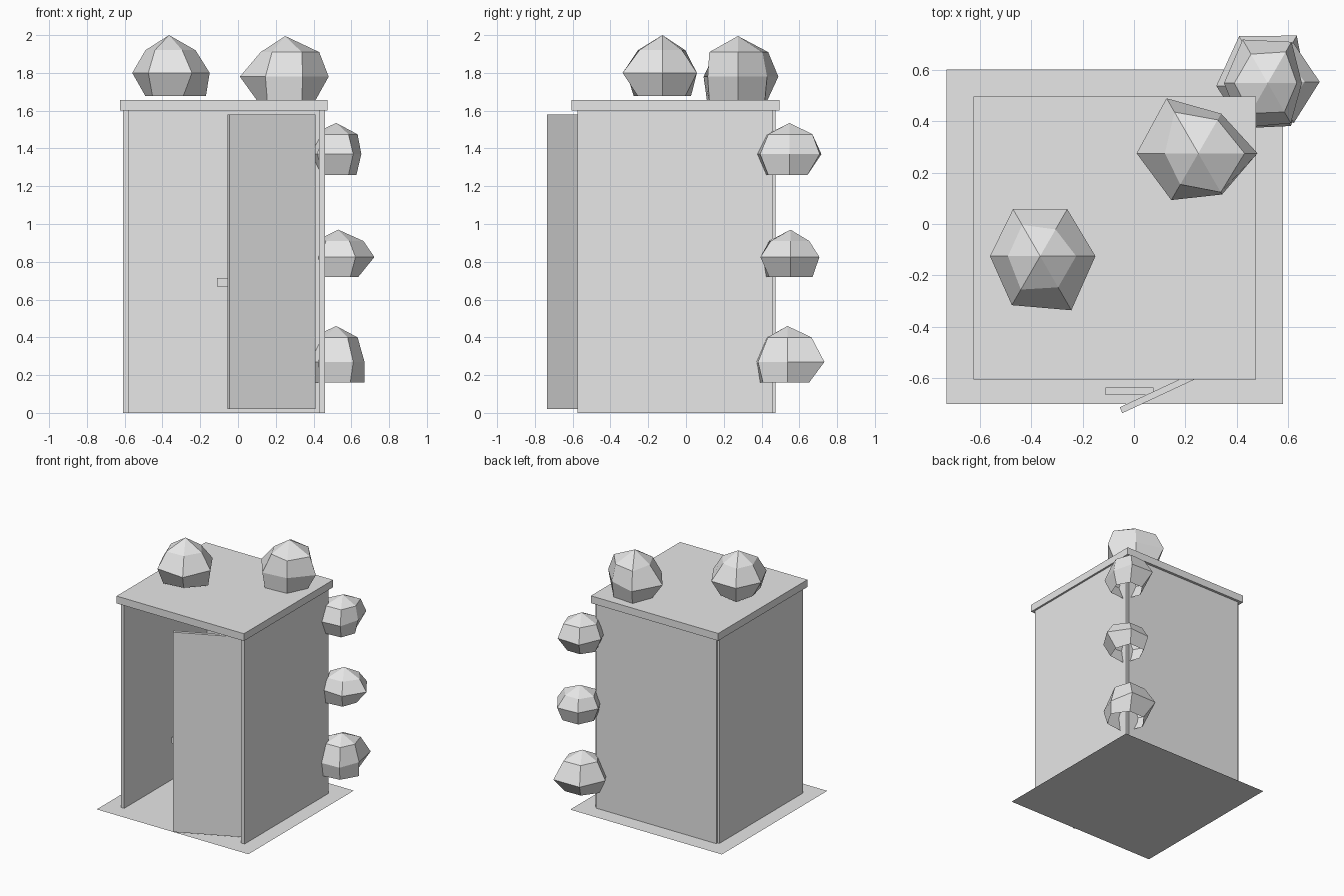
import bpy, bmesh, math
from mathutils import Matrix

if "Cube" in bpy.data.objects:
    bpy.data.objects.remove(bpy.data.objects["Cube"])

grey = bpy.data.materials.new("plain_grey")
grey.diffuse_color = (0.8, 0.8, 0.8, 1)
grey.use_nodes = True
grey.node_tree.nodes["Principled BSDF"].inputs["Base Color"].default_value = grey.diffuse_color


def finish(name, bm):
    mesh = bpy.data.meshes.new(name)
    bm.normal_update()
    bm.to_mesh(mesh)
    bm.free()
    mesh.materials.append(grey)
    ob = bpy.data.objects.new(name, mesh)
    bpy.context.collection.objects.link(ob)
    return ob


def box(name, lo, hi):
    bm = bmesh.new()
    size = [b - a for a, b in zip(lo, hi)]
    mid = [(a + b) / 2 for a, b in zip(lo, hi)]
    bmesh.ops.create_cube(bm, size=1, matrix=Matrix.Translation(mid) @ Matrix.Diagonal((*size, 1)))
    return finish(name, bm)


def bush(name, cx, cy, heights, *radii):
    """Six-sided dome, open underneath: tip, then rings of uneven radii."""
    bm = bmesh.new()
    tip = bm.verts.new((cx, cy, heights[0]))
    rings = []
    for z, ring in zip(heights[1:], radii):
        rings.append([bm.verts.new((cx + r * math.cos(i * math.pi / 3),
                                    cy + r * math.sin(i * math.pi / 3), z))
                      for i, r in enumerate(ring)])
    for i in range(6):
        j = (i + 1) % 6
        bm.faces.new((tip, rings[0][i], rings[0][j]))
        for up, low in zip(rings, rings[1:]):
            bm.faces.new((up[i], low[i], low[j], up[j]))
    return finish(name, bm)


# Flat ground sheet
bm = bmesh.new()
bm.faces.new([bm.verts.new(p) for p in
              ((-0.73, -0.70, 0), (0.58, -0.70, 0), (0.58, 0.60, 0), (-0.73, 0.60, 0))])
finish("ground_sheet", bm)

# Shed walls and roof
box("left_wall", (-0.61, -0.575, 0), (-0.58, 0.46, 1.6))
box("right_wall", (0.43, -0.575, 0), (0.46, 0.46, 1.6))
box("back_wall", (-0.595, 0.445, 0), (0.445, 0.475, 1.6))
box("roof", (-0.625, -0.605, 1.6), (0.475, 0.495, 1.657))

# Door standing ajar, with a handle behind its free edge
door = box("door", (-0.251, -0.0125, 0.02), (0.251, 0.0125, 1.58))
door.location = (0.177, -0.618, 0)
door.rotation_euler.z = math.radians(25)
box("door_handle", (-0.11, -0.665, 0.67), (0.075, -0.635, 0.715))

# Bushes on the roof
bush("roof_bush_left", -0.365, -0.125, (2.0, 1.92, 1.80, 1.677),
     (.14, .12, .14, .125, .15, .14), (.215, .211, .211, .195, .22, .243),
     (.195, .14, .175, .125, .175, .15))
bush("roof_bush_right", 0.25, 0.275, (1.995, 1.91, 1.78, 1.655),
     (.18, .15, .185, .13, .14, .175), (.23, .178, .247, .24, .21, .185),
     (.16, .165, .18, .15, .19, .175))

# Bushes climbing the back right corner
bush("corner_bush_top", 0.52, 0.548, (1.535, 1.475, 1.37, 1.26),
     (.113, .14, .13, .13, .136, .13), (.133, .185, .195, .17, .20, .18),
     (.107, .11, .11, .12, .142, .13))
bush("corner_bush_middle", 0.53, 0.553, (0.97, 0.91, 0.825, 0.72),
     (.134, .115, .115, .12, .13, .12), (.192, .177, .165, .16, .17, .184),
     (.107, .135, .13, .12, .148, .13))
bush("corner_bush_low", 0.52, 0.537, (0.46, 0.40, 0.27, 0.162),
     (.113, .147, .14, .13, .124, .12), (.15, .226, .223, .20, .19, .18),
     (.15, .134, .13, .15, .17, .15))
